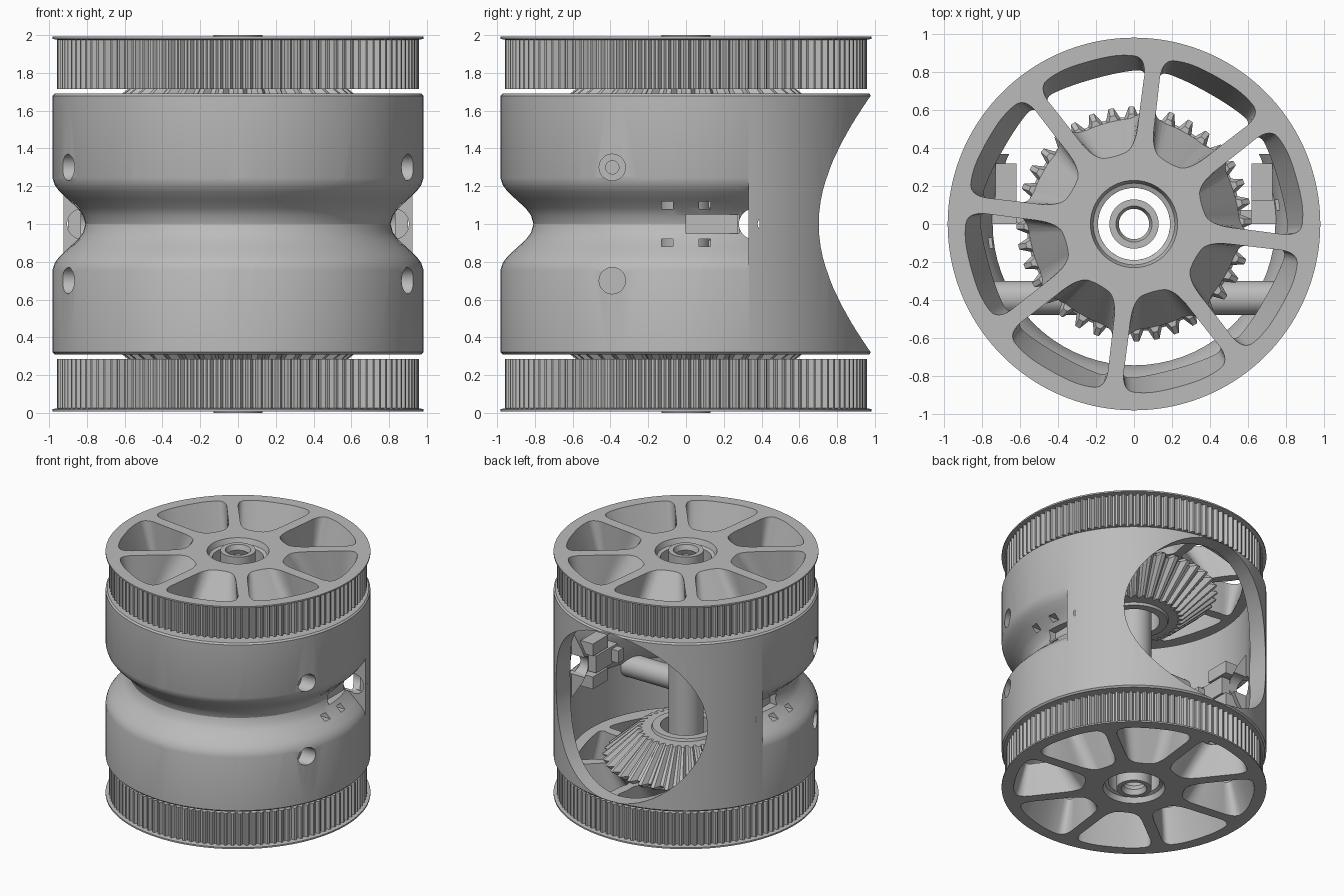
import bpy, bmesh, math
from mathutils import Matrix, Vector

if "Cube" in bpy.data.objects:
    bpy.data.objects.remove(bpy.data.objects["Cube"])

grey = bpy.data.materials.new("plain grey")
grey.use_nodes = True
grey.diffuse_color = (0.5, 0.5, 0.5, 1)
grey.node_tree.nodes["Principled BSDF"].inputs["Base Color"].default_value = (0.5, 0.5, 0.5, 1)

parts = []


def finish(name, bm, keep=True):
    bmesh.ops.recalc_face_normals(bm, faces=bm.faces)
    mesh = bpy.data.meshes.new(name)
    bm.to_mesh(mesh)
    bm.free()
    mesh.materials.append(grey)
    ob = bpy.data.objects.new(name, mesh)
    bpy.context.collection.objects.link(ob)
    if keep:
        parts.append(ob)
    return ob


def ring_solid(name, profile, n=72, max_y=None, keep=True):
    """Turn a closed profile of (radius, z); a radius may be a repeating tooth pattern."""
    bm = bmesh.new()
    rings = []
    for r, z in profile:
        pat = r if isinstance(r, list) else [r]
        ring = []
        for i in range(n):
            a = math.tau * i / n
            k = pat[i % len(pat)]
            ring.append(bm.verts.new((k * math.cos(a), k * math.sin(a), z)))
        rings.append(ring)
    for j, ring in enumerate(rings):
        nxt = rings[(j + 1) % len(rings)]
        for i in range(n):
            k = (i + 1) % n
            bm.faces.new((ring[i], ring[k], nxt[k], nxt[i]))
    if max_y is not None:
        geom = bm.verts[:] + bm.edges[:] + bm.faces[:]
        bmesh.ops.bisect_plane(bm, geom=geom, plane_co=(0, max_y, 0),
                               plane_no=(0, 1, 0), clear_outer=True)
        bmesh.ops.holes_fill(bm, edges=[e for e in bm.edges if e.is_boundary], sides=0)
    return finish(name, bm, keep)


def box(name, centre, size, keep=True):
    bm = bmesh.new()
    m = Matrix.Translation(centre) @ Matrix.Diagonal((*size, 1))
    bmesh.ops.create_cube(bm, size=1, matrix=m)
    return finish(name, bm, keep)


def rod(name, start, end, r, n=32, keep=True):
    a, b = Vector(start), Vector(end)
    bm = bmesh.new()
    m = Matrix.Translation((a + b) / 2) @ (b - a).to_track_quat('Z', 'Y').to_matrix().to_4x4()
    bmesh.ops.create_cone(bm, cap_ends=True, segments=n, radius1=r, radius2=r,
                          depth=(b - a).length, matrix=m)
    return finish(name, bm, keep)


def boolean(ob, tool, op='DIFFERENCE'):
    mod = ob.modifiers.new("cut", 'BOOLEAN')
    mod.operation, mod.solver, mod.object = op, 'EXACT', tool
    bpy.context.view_layer.objects.active = ob
    bpy.ops.object.modifier_apply(modifier=mod.name)
    bpy.data.objects.remove(tool)


def rounded(points, rounds=3):
    """Corner cutting of a closed outline."""
    for _ in range(rounds):
        out = []
        for p, q in zip(points, points[1:] + points[:1]):
            out += [p.lerp(q, 0.25), p.lerp(q, 0.75)]
        points = out
    return points


def window_cutter(angle, s):
    """Tapered rounded window between two spokes."""
    bm = bmesh.new()
    outer = [(0.36, 0.0), (0.38, 0.11), (0.62, 0.21), (0.83, 0.3), (0.885, 0.17), (0.895, 0.0)]
    inner = [(0.57, 0.0), (0.54, 0.2), (0.67, 0.23), (0.765, 0.285), (0.785, 0.15), (0.79, 0.0)]
    rings = []
    for half, h in ((outer, 1.0), (inner, 0.7)):
        full = half + [(r, -t) for r, t in reversed(half[1:-1])]
        pts = rounded([Vector(p) for p in full])
        rot = Matrix.Rotation(angle, 3, 'Z')
        rings.append([bm.verts.new(rot @ Vector((p.x, p.y, 1 + s * h))) for p in pts])
    a, b = rings
    for i in range(len(a)):
        k = (i + 1) % len(a)
        bm.faces.new((a[i], a[k], b[k], b[i]))
    bm.faces.new(a)
    bm.faces.new(b)
    return finish("window_cutter", bm, False)


# Toothed wheels with spokes, bevel gears and collars, one at each end
for s, side in ((1, "upper"), (-1, "lower")):
    teeth = [0.957, 0.957, 0.932, 0.932]
    prof = [(teeth, 0.715), (teeth, 0.975), (0.982, 0.98), (0.982, 0.992), (0.23, 0.992),
            (0.215, 0.95), (0.19, 0.94), (0.19, 0.715)]
    wheel = ring_solid(side + "_toothed_wheel", [(r, 1 + s * h) for r, h in prof], 448)
    for k in range(8):
        boolean(wheel, window_cutter(math.radians(15.5 + 45 * k), s))
    prof = [([0.58, 0.58, 0.53, 0.53], 0.717), ([0.62, 0.62, 0.565, 0.565], 0.685),
            ([0.36, 0.36, 0.325, 0.325], 0.45), (0.19, 0.45), (0.19, 0.717)]
    ring_solid(side + "_bevel_gear", [(r, 1 + s * h) for r, h in prof], 144)
    prof = [(0.26, 0.46), (0.25, 0.43), (0.19, 0.43), (0.19, 0.46)]
    ring_solid(side + "_gear_collar", [(r, 1 + s * h) for r, h in prof], 48)

# Hollow shaft with a ridged bore
ridges = [(0.08 if i % 2 else 0.095, 2 - i * 0.04) for i in range(51)]
ring_solid("shaft", [(0.13, 0), (0.13, 2)] + ridges, 48)

# Drum body: tube, with a thicker waist behind the groove
hull = ring_solid("drum_body", [(0.86, 0.31), (0.97, 0.31), (0.982, 0.322),
                                (0.982, 1.678), (0.97, 1.69), (0.86, 1.69)])
waist = [(0.85, 0.26), (0.78, 0.14), (0.745, 0.06)]
waist = [(0.9, 0.30)] + waist + [(r, -h) for r, h in reversed(waist)] + [(0.9, -0.30)]
boolean(hull, ring_solid("waist", [(r, 1 + h) for r, h in waist], 72, 0.37, False), 'UNION')

# Groove round the front and sides
groove = [(1.1, 0.27), (0.984, 0.25), (0.97, 0.205), (0.945, 0.172), (0.9, 0.13),
          (0.85, 0.085), (0.82, 0.045)]
groove = groove + [(0.808, 0)] + [(r, -h) for r, h in reversed(groove)]
boolean(hull, ring_solid("groove_cutter", [(r, 1 + h) for r, h in groove], 72, 0.33, False))

# Big round opening at the back
boolean(hull, rod("opening_cutter", (0, 0.4, 1), (0, 1.2, 1), 0.685, 72, False))

# Side holes, slots and eyelets
for s in (1, -1):
    boolean(hull, rod("eyelet_cutter", (s * 0.825, 0.3, 1), (s * 0.825, 0.39, 1), 0.08, 32, False))
    boolean(hull, rod("lens_cutter", (s * 0.6, 0.361, 1), (s * 0.83, 0.361, 1), 0.081, 36, False))
    boolean(hull, box("slot_cutter", (s * 0.9, 0.14, 1), (0.32, 0.28, 0.1), False))
    for h in (-1, 1):
        z = 1 + h * 0.3
        boolean(hull, rod("bolt_cutter", (s * 0.6, -0.39, z), (s * 1.1, -0.39, z), 0.07, 32, False))
        for y in (-0.1, 0.1):
            boolean(hull, box("square_cutter", (s * 0.85, y, 1 + h * 0.1), (0.4, 0.06, 0.04), False))

# Cross rods behind the bolt holes
for z, side in ((0.7, "lower"), (1.3, "upper")):
    bar = rod(side + "_cross_rod", (-0.8, -0.39, z), (0.8, -0.39, z), 0.09)
    if side == "upper":
        boolean(bar, rod("bore_cutter", (-1, -0.39, z), (1, -0.39, z), 0.035, 24, False))
        rod("rod_core", (-0.7, -0.39, z), (0.7, -0.39, z), 0.036, 24)

# Inner brackets closing the slots
for s, side in ((1, "left"), (-1, "right")):
    box(side + "_bracket", (s * 0.69, 0.138, 1), (0.14, 0.276, 0.14))
    box(side + "_bracket_plate", (s * 0.66, 0.04, 1), (0.2, 0.07, 0.1))
    for h in (-1, 1):
        box(side + "_bracket_post", (s * 0.675, 0.22, 1 + h * 0.135), (0.11, 0.2, 0.1))

# Smooth round surfaces, keep edges crisp
bpy.ops.object.select_all(action='DESELECT')
for ob in parts:
    ob.select_set(True)
bpy.context.view_layer.objects.active = hull
bpy.ops.object.shade_smooth_by_angle(angle=math.radians(25))
